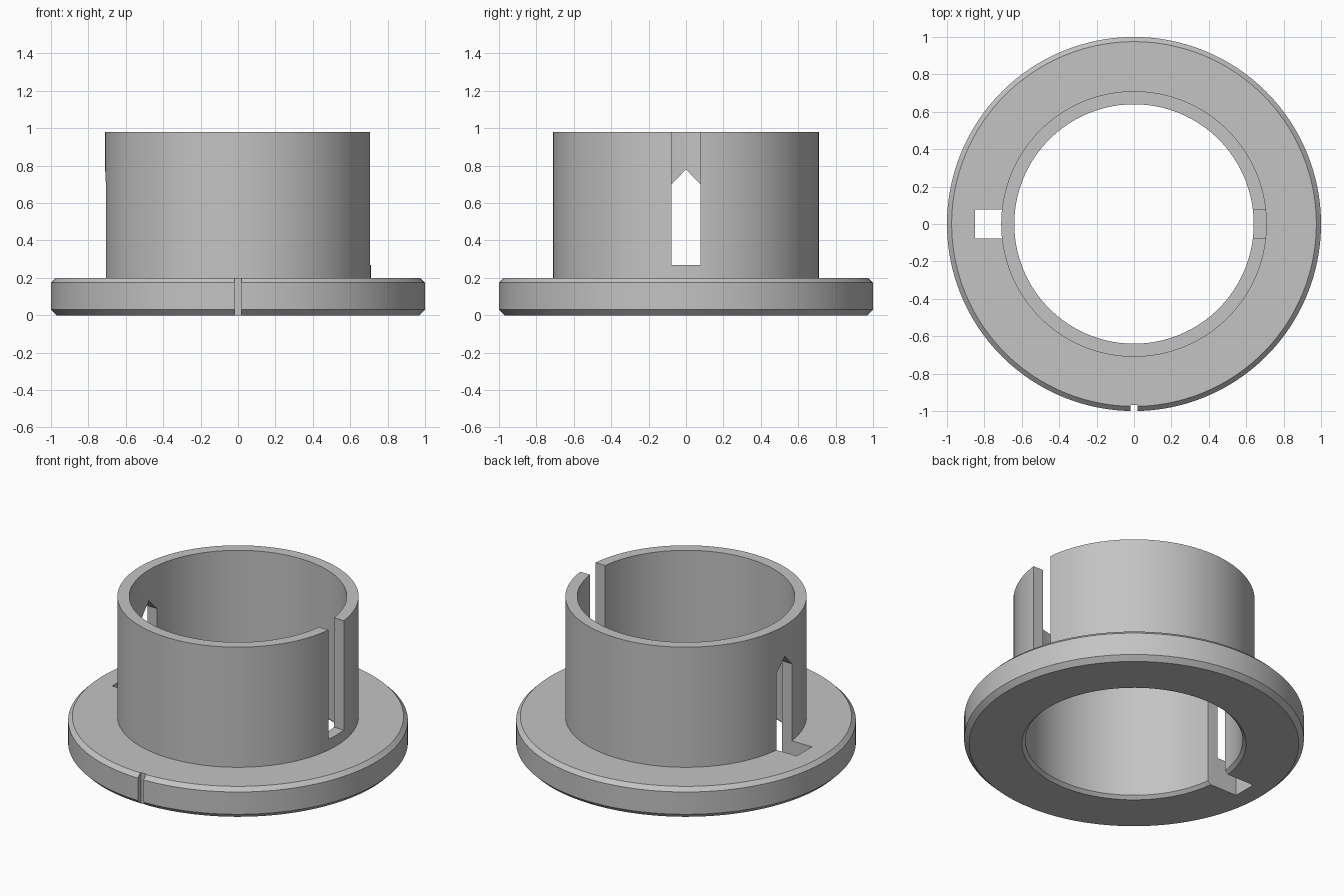
import bpy, bmesh, math

cube = bpy.data.objects.get("Cube")
if cube:
    bpy.data.objects.remove(cube)

SEGMENTS = 128

grey = bpy.data.materials.new("plain grey")
grey.use_nodes = True
grey.diffuse_color = (0.55, 0.55, 0.55, 1)
grey.node_tree.nodes["Principled BSDF"].inputs["Base Color"].default_value = (0.55, 0.55, 0.55, 1)


def make_object(name, bm):
    bmesh.ops.recalc_face_normals(bm, faces=bm.faces)
    mesh = bpy.data.meshes.new(name)
    bm.to_mesh(mesh)
    bm.free()
    mesh.materials.append(grey)
    obj = bpy.data.objects.new(name, mesh)
    bpy.context.collection.objects.link(obj)
    return obj


def lathe(name, profile):
    """Revolve a closed (radius, z) profile around the z axis."""
    bm = bmesh.new()
    rings = []
    for i in range(SEGMENTS):
        a = 2 * math.pi * i / SEGMENTS
        rings.append([bm.verts.new((r * math.cos(a), r * math.sin(a), z)) for r, z in profile])
    n = len(profile)
    for i, ring in enumerate(rings):
        nxt = rings[(i + 1) % SEGMENTS]
        for j in range(n):
            k = (j + 1) % n
            bm.faces.new((ring[j], nxt[j], nxt[k], ring[k]))
    return make_object(name, bm)


def prism(name, outline, x0, x1):
    """Extrude a (y, z) outline along x."""
    bm = bmesh.new()
    face = bm.faces.new([bm.verts.new((x0, y, z)) for y, z in outline])
    out = bmesh.ops.extrude_face_region(bm, geom=[face])
    moved = [v for v in out["geom"] if isinstance(v, bmesh.types.BMVert)]
    bmesh.ops.translate(bm, verts=moved, vec=(x1 - x0, 0, 0))
    return make_object(name, bm)


# Flanged sleeve with chamfered rims
sleeve = lathe("flanged_sleeve", [
    (0.66, 0), (0.97, 0), (1.0, 0.03), (1.0, 0.175), (0.975, 0.2),
    (0.71, 0.2), (0.71, 0.98), (0.64, 0.98), (0.64, 0.02)])

w = 0.078
cutters = [
    # Pointed window on the right, running down through the flange
    prism("window_cutter", [(-w, -0.1), (w, -0.1), (w, 0.7), (0, 0.78), (-w, 0.7)], -0.85, -0.5),
    # Open-topped slot on the left
    prism("slot_cutter", [(-w, 0.27), (w, 0.27), (w, 1.1), (-w, 1.1)], 0.5, 0.85),
    # Small alignment notch in the front rim
    prism("notch_cutter", [(-1.1, -0.1), (-0.968, -0.1), (-0.968, 0.3), (-1.1, 0.3)], -0.02, 0.02),
]

bpy.context.view_layer.objects.active = sleeve
sleeve.select_set(True)
for cutter in cutters:
    mod = sleeve.modifiers.new(cutter.name, "BOOLEAN")
    mod.operation = "DIFFERENCE"
    mod.solver = "EXACT"
    mod.object = cutter
    bpy.ops.object.modifier_apply(modifier=mod.name)
    bpy.data.objects.remove(cutter)

bpy.ops.object.shade_smooth_by_angle(angle=math.radians(25))
